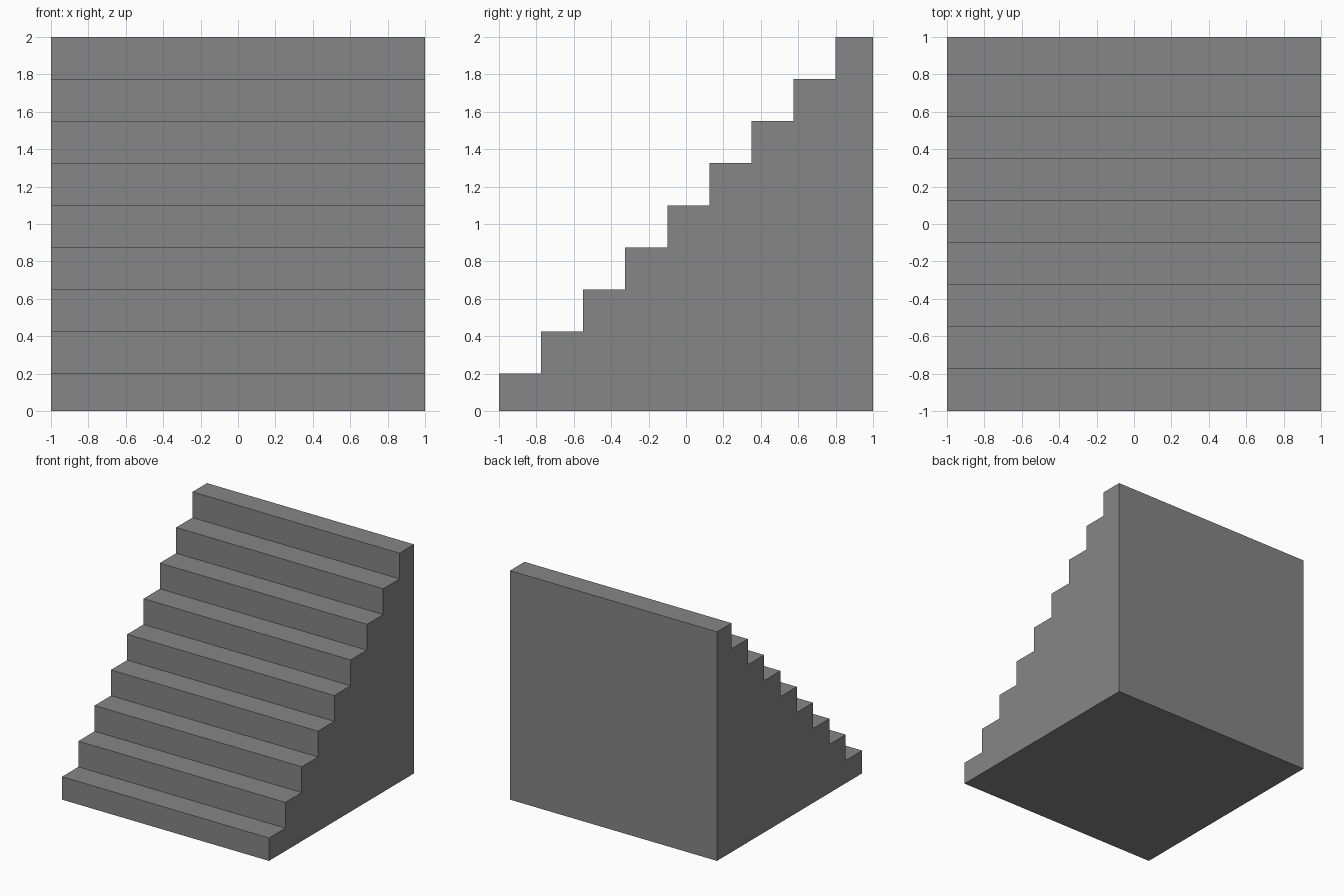
import bpy, bmesh

if "Cube" in bpy.data.objects:
    bpy.data.objects.remove(bpy.data.objects["Cube"])

STEPS = 9
PITCH = 0.225        # rise and run of each full step
FIRST_RISE = 0.2     # the lowest riser is slightly shorter
HALF = 1.0           # half width and half depth

# Stepped side profile as (y, z): back bottom, front bottom, then up the treads
profile = [(HALF, 0.0), (-HALF, 0.0)]
for i in range(STEPS):
    z = FIRST_RISE + i * PITCH
    profile.append((-HALF + i * PITCH, z))
    profile.append((min(-HALF + (i + 1) * PITCH, HALF), z))

# Solid staircase: extrude the profile across the width
bm = bmesh.new()
face = bm.faces.new([bm.verts.new((-HALF, y, z)) for y, z in profile])
result = bmesh.ops.extrude_face_region(bm, geom=[face], use_keep_orig=True)
new_verts = [g for g in result["geom"] if isinstance(g, bmesh.types.BMVert)]
bmesh.ops.translate(bm, verts=new_verts, vec=(2 * HALF, 0, 0))
bmesh.ops.recalc_face_normals(bm, faces=bm.faces[:])

mesh = bpy.data.meshes.new("staircase")
bm.to_mesh(mesh)
bm.free()
staircase = bpy.data.objects.new("staircase", mesh)
bpy.context.collection.objects.link(staircase)

# Dark grey stone
stone = bpy.data.materials.new("dark_grey")
stone.diffuse_color = (0.24, 0.24, 0.24, 1.0)
stone.use_nodes = True
stone.node_tree.nodes["Principled BSDF"].inputs["Base Color"].default_value = stone.diffuse_color
mesh.materials.append(stone)
